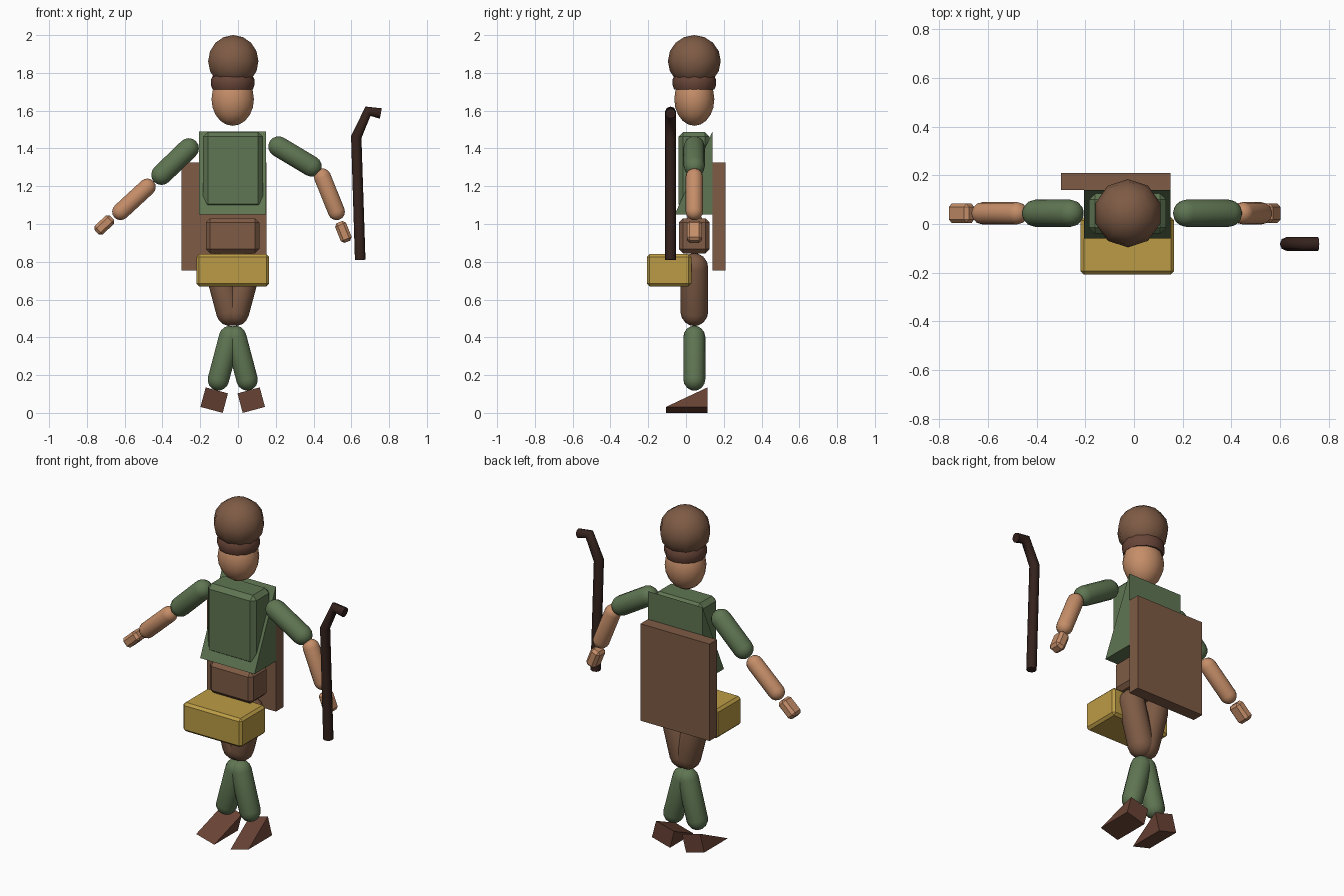
import bpy, bmesh
from math import pi, sin, cos, radians
from mathutils import Vector

if "Cube" in bpy.data.objects:
    bpy.data.objects.remove(bpy.data.objects["Cube"])

CX, CY = -0.028, 0.044   # body centre line


def material(name, rgb):
    m = bpy.data.materials.new(name)
    m.diffuse_color = (*rgb, 1)
    m.use_nodes = True
    m.node_tree.nodes["Principled BSDF"].inputs["Base Color"].default_value = m.diffuse_color
    return m


GREEN = material("green_cloth", (0.115, 0.18, 0.085))
BROWN = material("brown_cloth", (0.21, 0.105, 0.06))
BAND = material("dark_brown", (0.14, 0.06, 0.04))
BOOT = material("boot_leather", (0.14, 0.055, 0.035))
SKIN = material("skin", (0.56, 0.27, 0.14))
GOLD = material("gold", (0.5, 0.33, 0.06))
WOOD = material("dark_wood", (0.035, 0.016, 0.012))


def finish(name, bm, mat, smooth=False):
    bmesh.ops.recalc_face_normals(bm, faces=bm.faces)
    me = bpy.data.meshes.new(name)
    bm.to_mesh(me)
    bm.free()
    ob = bpy.data.objects.new(name, me)
    bpy.context.collection.objects.link(ob)
    me.materials.append(mat)
    if smooth:
        bpy.ops.object.select_all(action='DESELECT')
        ob.select_set(True)
        bpy.context.view_layer.objects.active = ob
        bpy.ops.object.shade_smooth_by_angle(angle=radians(40))
    return ob


def box(name, lo, hi, mat, bevel=0):
    lo, hi = Vector(lo), Vector(hi)
    bm = bmesh.new()
    bmesh.ops.create_cube(bm, size=1)
    bmesh.ops.scale(bm, vec=hi - lo, verts=bm.verts)
    if bevel:
        bmesh.ops.bevel(bm, geom=bm.edges[:], offset=bevel, segments=1,
                        affect='EDGES')
    ob = finish(name, bm, mat)
    ob.location = (lo + hi) / 2
    return ob


def lathe(name, profile, segs, mat):
    bm = bmesh.new()
    vs = [bm.verts.new((r, 0, z)) for r, z in profile]
    es = [bm.edges.new(p) for p in zip(vs, vs[1:])]
    bmesh.ops.spin(bm, geom=vs + es, cent=(0, 0, 0), axis=(0, 0, 1),
                   angle=2 * pi, steps=segs)
    bmesh.ops.remove_doubles(bm, verts=bm.verts, dist=1e-5)
    return finish(name, bm, mat, True)


def limb(name, a, b, r, mat):
    """Capsule between two (x, z) centres in the body plane."""
    a, b = Vector((a[0], CY, a[1])), Vector((b[0], CY, b[1]))
    d = b - a
    q = [i * pi / 8 for i in range(5)]
    prof = [(r * sin(t), -r * cos(t)) for t in q]
    prof += [(r * cos(t), d.length + r * sin(t)) for t in q]
    ob = lathe(name, prof, 14, mat)
    ob.location = a
    ob.rotation_euler = d.to_track_quat('Z', 'Y').to_euler()


def wedge(name, profile, width, mat):
    """Prism from a (y, z) profile, extruded along x."""
    bm = bmesh.new()
    f = bm.faces.new([bm.verts.new((-width / 2, y, z)) for y, z in profile])
    ext = bmesh.ops.extrude_face_region(bm, geom=[f])
    bmesh.ops.translate(bm, vec=(width, 0, 0), verts=[
        v for v in ext["geom"] if isinstance(v, bmesh.types.BMVert)])
    return finish(name, bm, mat)


def ball(name, loc, scale, segs, rings, mat):
    bm = bmesh.new()
    bmesh.ops.create_uvsphere(bm, u_segments=segs, v_segments=rings, radius=1)
    bmesh.ops.scale(bm, vec=scale, verts=bm.verts)
    ob = finish(name, bm, mat, True)
    ob.location = loc


# head and hat
ball("head", (CX, CY, 1.66), (0.115, 0.106, 0.14), 14, 10, SKIN)
ball("hat", (CX + 0.003, CY, 1.862), (0.14, 0.14, 0.138), 10, 8, BROWN)
band = lathe("hat_band", [(0, 1.713), (0.107, 1.713), (0.115, 1.735),
                          (0.115, 1.765), (0.105, 1.785), (0, 1.785)], 12, BAND)
band.location = (CX, CY, 0)

# torso, coat wedge, hips
box("chest", (-0.185, -0.04, 1.08), (0.132, 0.125, 1.487), GREEN, 0.025)
coat = wedge("coat", [(-0.06, 1.05), (0.14, 1.05), (0.14, 1.49)], 0.355, GREEN)
coat.location.x = -0.028
box("hips", (-0.17, -0.038, 0.845), (0.113, 0.125, 1.03), BROWN, 0.022)

# back board and front case
box("back_board", (-0.30, 0.14, 0.753), (0.15, 0.21, 1.325), BROWN)
box("front_case", (-0.22, -0.207, 0.67), (0.165, 0.028, 0.84), GOLD, 0.014)

# legs and boots, mirrored about the body centre
for side, s in (("left", -1), ("right", 1)):
    limb(side + "_thigh", (CX + s * 0.08, 0.772), (CX + s * 0.016, 0.533), 0.073, BROWN)
    limb(side + "_shin", (CX + s * 0.016, 0.403), (CX + s * 0.076, 0.176), 0.058, GREEN)
    boot = wedge(side + "_boot", [(-0.11, -0.0535), (0.11, -0.0535), (0.11, 0.0535)],
                 0.122, BOOT)
    boot.location = (CX + s * 0.098, 0.004, 0.0675)
    boot.rotation_euler.y = radians(-15 * s)

# arms: shoulder, elbow, forearm start, wrist, hand centre
arms = {
    "left": ((-0.262, 1.399), (-0.404, 1.262), (-0.481, 1.195), (-0.621, 1.066), (-0.708, 0.995)),
    "right": ((0.216, 1.409), (0.388, 1.306), (0.447, 1.249), (0.521, 1.066), (0.558, 0.958)),
}
for side, (sh, el, fa, wr, hc) in arms.items():
    limb(side + "_upper_arm", sh, el, 0.056, GREEN)
    limb(side + "_forearm", fa, wr, 0.046, SKIN)
    hand = box(side + "_hand", (-0.04, -0.031, -0.056), (0.04, 0.031, 0.056), SKIN, 0.015)
    hand.location = (hc[0], CY, hc[1])
    d = Vector((wr[0] - fa[0], 0, wr[1] - fa[1]))
    hand.rotation_euler = d.to_track_quat('Z', 'Y').to_euler()

# bent walking stick
cu = bpy.data.curves.new("stick", 'CURVE')
cu.dimensions = '3D'
cu.bevel_depth = 0.028
cu.bevel_resolution = 2
cu.use_fill_caps = True
path = [(0.647, 0.81), (0.626, 1.46), (0.688, 1.597), (0.756, 1.585)]
sp = cu.splines.new('POLY')
sp.points.add(len(path) - 1)
for p, (x, z) in zip(sp.points, path):
    p.co = (x, -0.082, z, 1)
cu.materials.append(WOOD)
stick = bpy.data.objects.new("stick", cu)
bpy.context.collection.objects.link(stick)
